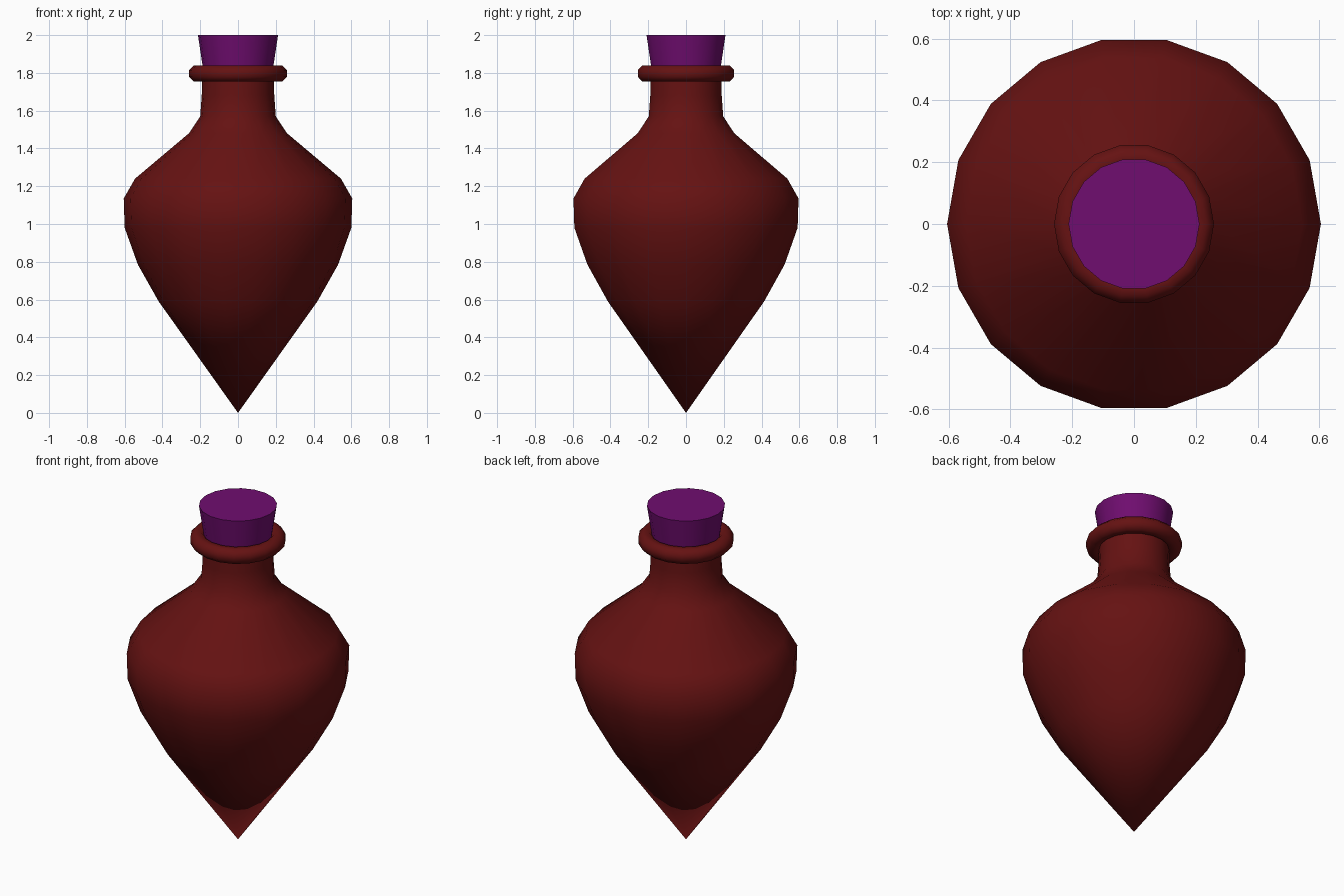
import bpy, bmesh
from math import cos, sin, pi, radians

if "Cube" in bpy.data.objects:
    bpy.data.objects.remove(bpy.data.objects["Cube"])

SIDES = 18


def material(name, rgb):
    m = bpy.data.materials.new(name)
    m.diffuse_color = (*rgb, 1)
    m.use_nodes = True
    m.node_tree.nodes["Principled BSDF"].inputs["Base Color"].default_value = m.diffuse_color
    return m


def lathe(name, profile, mat, closed=False, angle=None):
    """Spin (radius, z) points about z; radius 0 makes a single pole vertex."""
    bm = bmesh.new()
    rings = []
    for r, z in profile:
        if r == 0:
            rings.append([bm.verts.new((0, 0, z))] * SIDES)
        else:
            rings.append([bm.verts.new((r * cos(2 * pi * i / SIDES),
                                        r * sin(2 * pi * i / SIDES), z))
                          for i in range(SIDES)])
    pairs = list(zip(rings, rings[1:]))
    if closed:
        pairs.append((rings[-1], rings[0]))
    for a, b in pairs:
        for i in range(SIDES):
            j = (i + 1) % SIDES
            bm.faces.new(list(dict.fromkeys((a[i], a[j], b[j], b[i]))))
    bmesh.ops.recalc_face_normals(bm, faces=bm.faces)
    for f in bm.faces:
        f.smooth = True
    me = bpy.data.meshes.new(name)
    bm.to_mesh(me)
    bm.free()
    me.materials.append(mat)
    ob = bpy.data.objects.new(name, me)
    bpy.context.collection.objects.link(ob)
    if angle:
        bpy.ops.object.select_all(action='DESELECT')
        ob.select_set(True)
        bpy.context.view_layer.objects.active = ob
        bpy.ops.object.shade_smooth_by_angle(angle=radians(angle))
    return ob


red = material("dark_red_glass", (0.13, 0.006, 0.006))
purple = material("purple_cork", (0.16, 0.004, 0.16))

# Pointed flask body with neck
lathe("flask_body", [(0, 0), (0.42, 0.59), (0.53, 0.785), (0.6, 0.98),
                     (0.605, 1.135), (0.545, 1.24), (0.26, 1.48),
                     (0.2, 1.57), (0.192, 1.68), (0.19, 1.8)], red)

# Rounded lip ring
lathe("neck_ring", [(0.216 + 0.0465 * cos(pi / 8 + k * pi / 4),
                     1.797 + 0.0465 * sin(pi / 8 + k * pi / 4))
                    for k in range(8)], red, closed=True)

# Tapered stopper
lathe("stopper", [(0, 1.7), (0.167, 1.7), (0.212, 2.0), (0, 2.0)],
      purple, angle=40)
